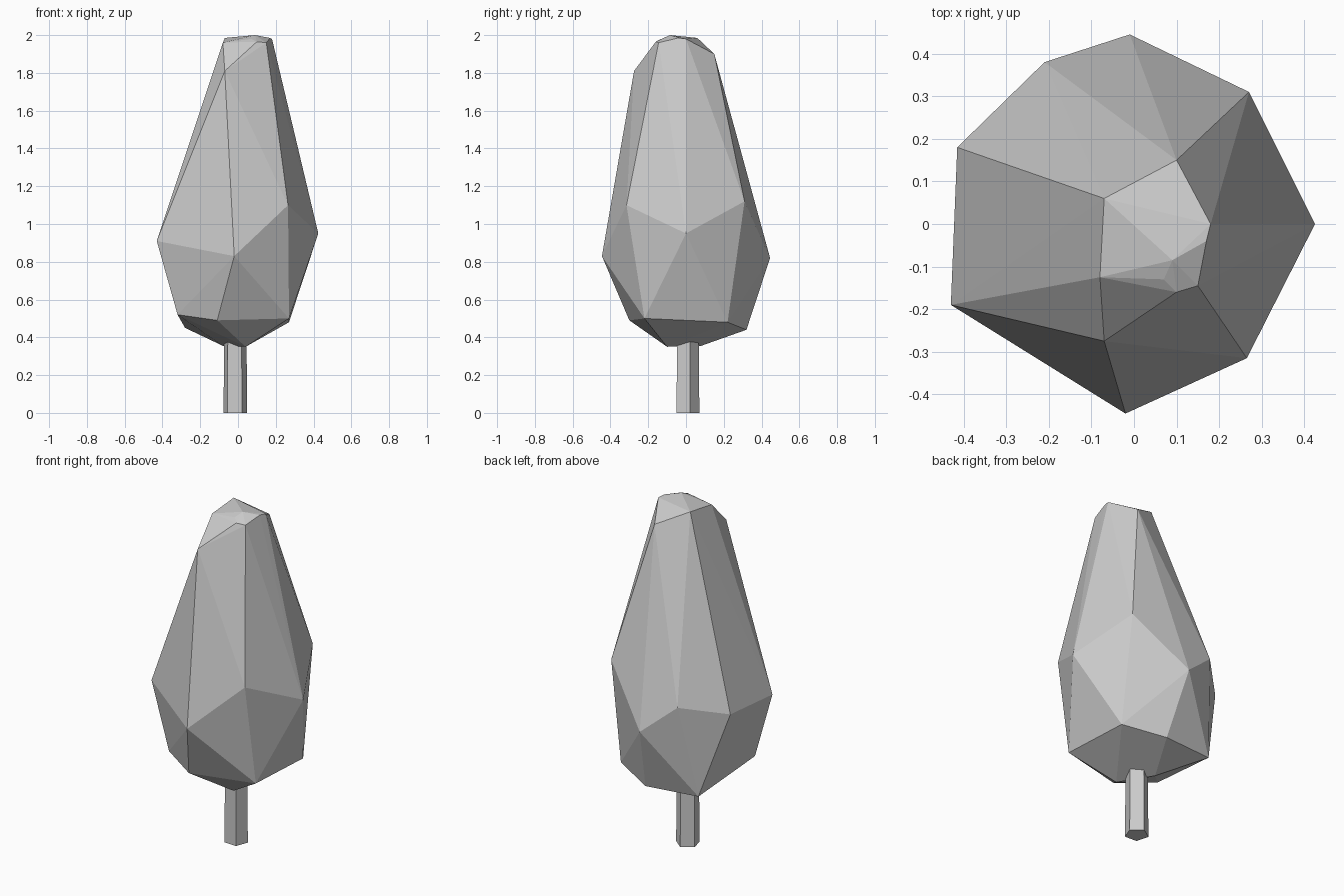
import bpy
import bmesh
from mathutils import Matrix

default_cube = bpy.data.objects.get("Cube")
if default_cube:
    bpy.data.objects.remove(default_cube, do_unlink=True)


def make_material(name, colour):
    material = bpy.data.materials.new(name)
    material.use_nodes = True
    material.diffuse_color = colour
    shader = next(n for n in material.node_tree.nodes if n.type == "BSDF_PRINCIPLED")
    shader.inputs["Base Color"].default_value = colour
    return material


def make_object(name, bm, material):
    bmesh.ops.recalc_face_normals(bm, faces=bm.faces)
    mesh = bpy.data.meshes.new(name)
    bm.to_mesh(mesh)
    bm.free()
    mesh.materials.append(material)
    part = bpy.data.objects.new(name, mesh)
    bpy.context.scene.collection.objects.link(part)
    return part


def faceted_hull(points):
    """Wrap corner points in a flat-faced shell."""
    bm = bmesh.new()
    for point in points:
        bm.verts.new(point)
    result = bmesh.ops.convex_hull(bm, input=bm.verts)
    loose = {g for g in result["geom_interior"] + result["geom_unused"]
             if isinstance(g, bmesh.types.BMVert)}
    bmesh.ops.delete(bm, geom=list(loose), context="VERTS")
    return bm


grey = make_material("light grey", (0.6, 0.6, 0.6, 1))

# Crown: rough corners from the blunt tip down to the underside
tip = [(-.07, .06, 1.985), (.1, .15, 1.9), (.18, 0, 1.98), (.17, -.04, 1.985),
       (.09, -.085, 2), (.07, -.13, 1.98), (.1, -.16, 1.965), (.15, -.145, 1.96),
       (-.08, -.125, 1.96), (-.07, -.275, 1.81)]
belly = [(.425, 0, .95), (.27, .31, 1.12), (-.01, .445, .82), (-.21, .38, .99),
         (-.415, .18, .93), (-.43, -.19, .91), (-.02, -.445, .83), (.265, -.315, 1.1)]
underside = [(.27, .22, .48), (.04, .32, .44), (-.28, .285, .45), (-.32, -.185, .52),
             (-.11, -.3, .49), (.27, -.22, .5), (.04, -.1, .35), (-.08, .08, .355)]
make_object("crown", faceted_hull(tip + belly + underside), grey)

# Trunk: slightly tapered five-sided post, running up into the crown
bm = bmesh.new()
bmesh.ops.create_cone(bm, cap_ends=True, segments=5, radius1=.066, radius2=.062, depth=.42,
                      matrix=Matrix.Translation((-.015, .005, .21)) @ Matrix.Rotation(-.05, 4, "Z"))
make_object("trunk", bm, grey)
